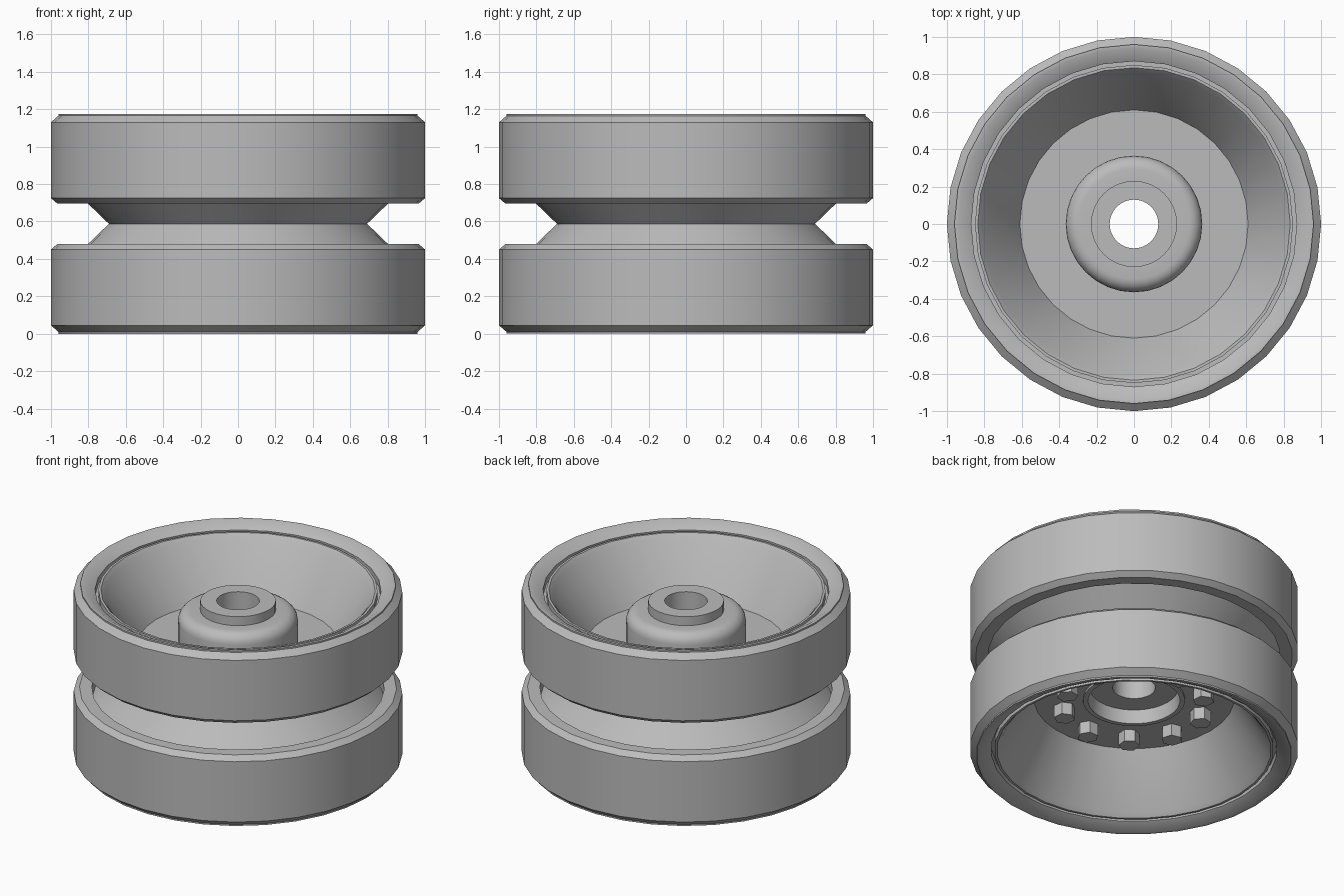
import bpy, bmesh, math

if "Cube" in bpy.data.objects:
    bpy.data.objects.remove(bpy.data.objects["Cube"], do_unlink=True)

HEIGHT = 1.175
SIDES = 32

grey = bpy.data.materials.new("plain_grey")
grey.use_nodes = True
colour = (0.5, 0.5, 0.5, 1)
grey.diffuse_color = colour
grey.node_tree.nodes["Principled BSDF"].inputs["Base Color"].default_value = colour


def finish(name, bm, smooth=True):
    bmesh.ops.recalc_face_normals(bm, faces=bm.faces)
    mesh = bpy.data.meshes.new(name)
    bm.to_mesh(mesh)
    bm.free()
    mesh.materials.append(grey)
    obj = bpy.data.objects.new(name, mesh)
    bpy.context.collection.objects.link(obj)
    if smooth:
        bpy.ops.object.select_all(action='DESELECT')
        obj.select_set(True)
        bpy.context.view_layer.objects.active = obj
        bpy.ops.object.shade_smooth_by_angle(angle=math.radians(30))
    return obj


def lathe(name, profile):
    """Turn a closed (radius, height) outline around the z axis."""
    bm = bmesh.new()
    rings = []
    for i in range(SIDES):
        a = math.tau * i / SIDES
        rings.append([bm.verts.new((r * math.cos(a), r * math.sin(a), z)) for r, z in profile])
    for i, ring in enumerate(rings):
        following = rings[(i + 1) % SIDES]
        for j in range(len(profile)):
            k = (j + 1) % len(profile)
            bm.faces.new((ring[j], ring[k], following[k], following[j]))
    return finish(name, bm)


def flip(profile):
    return [(r, HEIGHT - z) for r, z in reversed(profile)]


# Wheel body: raised hub on top, two dishes, a V groove and a recessed underside
shoulder = [(0.295 + 0.07 * math.sin(t * math.pi / 10), 0.935 + 0.07 * math.cos(t * math.pi / 10))
            for t in range(6)]
hub = [(0.13, 1.065), (0.23, 1.065), (0.23, 1.005)] + shoulder
dish = [(0.61, 0.775), (0.81, 1.107), (0.835, 1.135), (0.85, 1.135),
        (0.85, 1.09), (0.9, 1.09), (0.9, 0.79)]
recess = [(0.31, 0.4), (0.31, 0.385), (0.28, 0.385), (0.27, 0.475), (0.13, 0.475)]
lathe("wheel_body", hub + [(0.365, 0.775)] + dish + [(0.69, HEIGHT / 2)] + flip(dish) + recess)

# Tyres: chamfered bands, mirrored about mid height
tyre = [(0.89, 0.695), (0.965, 0.695), (1, 0.725), (1, 1.13), (0.96, 1.165),
        (0.96, HEIGHT), (0.94, HEIGHT), (0.87, 1.135), (0.87, 1.0), (0.89, 0.9)]
lathe("upper_tyre", tyre)
lathe("lower_tyre", flip(tyre))

# Ring of hexagonal bolts on the underside
for i in range(10):
    a = math.tau * i / 10 + math.pi / 2
    bm = bmesh.new()
    bmesh.ops.create_cone(bm, cap_ends=True, segments=6, radius1=0.065, radius2=0.065, depth=0.1)
    bolt = finish(f"bolt_{i + 1}", bm, smooth=False)
    bolt.location = (0.436 * math.cos(a), 0.436 * math.sin(a), 0.37)
    bolt.rotation_euler.z = a
